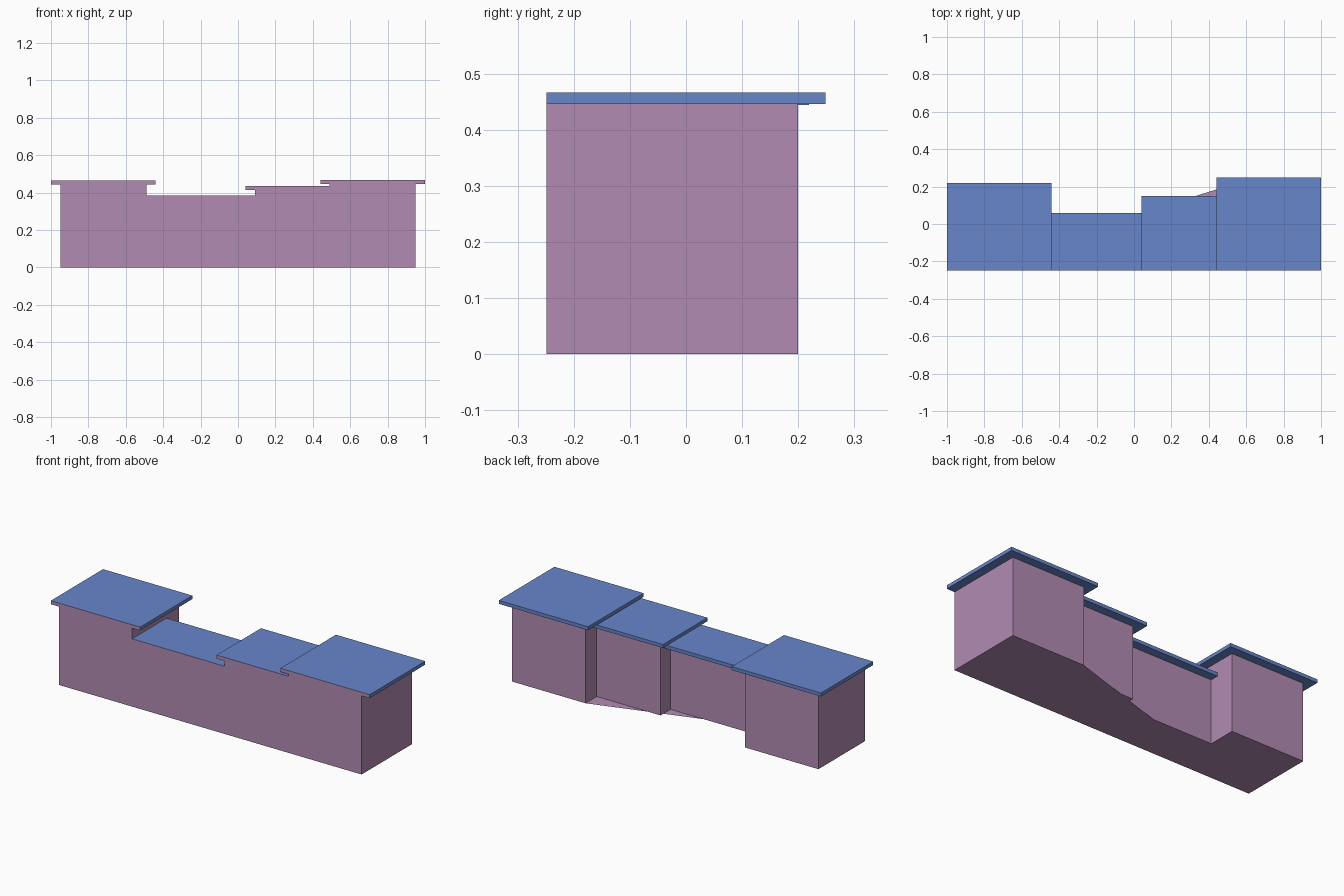
import bpy, bmesh

if "Cube" in bpy.data.objects:
    bpy.data.objects.remove(bpy.data.objects["Cube"])

FRONT = -0.249


def material(name, color):
    m = bpy.data.materials.new(name)
    m.diffuse_color = color
    m.use_nodes = True
    m.node_tree.nodes["Principled BSDF"].inputs["Base Color"].default_value = m.diffuse_color
    return m


wall_mat = material("mauve_wall", (0.45, 0.26, 0.45, 1))
roof_mat = material("blue_roof", (0.14, 0.24, 0.60, 1))


def finish(bm, name, mats):
    me = bpy.data.meshes.new(name)
    bm.to_mesh(me)
    bm.free()
    for m in mats:
        me.materials.append(m)
    ob = bpy.data.objects.new(name, me)
    bpy.context.collection.objects.link(ob)
    return ob


def box_bm(x0, x1, y0, y1, z0, z1):
    bm = bmesh.new()
    bmesh.ops.create_cube(bm, size=1)
    for v in bm.verts:
        v.co.x = x1 if v.co.x > 0 else x0
        v.co.y = y1 if v.co.y > 0 else y0
        v.co.z = z1 if v.co.z > 0 else z0
    bm.normal_update()
    return bm


def wall(name, x0, x1, back, top, drop_left=False, drop_right=False):
    # open under its roof and where it abuts a taller neighbour
    bm = box_bm(x0, x1, FRONT, back, 0, top)
    gone = [f for f in bm.faces if f.normal.z > 0.5
            or (drop_left and f.normal.x < -0.5)
            or (drop_right and f.normal.x > 0.5)]
    bmesh.ops.delete(bm, geom=gone, context='FACES')
    finish(bm, name, [wall_mat])


def roof(name, x0, x1, back, top):
    # slab flush with the facade, so its front edge is wall coloured
    bm = box_bm(x0, x1, FRONT, back, top - 0.02, top)
    for f in bm.faces:
        f.material_index = 1 if f.normal.y < -0.5 else 0
    finish(bm, name, [roof_mat, wall_mat])


# Sections: name, wall x0, x1, wall back, roof top, roof x0, x1, abuts left/right
sections = [
    ("left_wing", -0.95, -0.49, 0.17, 0.464, -1.00, -0.44, False, False),
    ("low_link", -0.49, 0.09, 0.01, 0.384, -0.49, 0.09, True, True),
    ("middle_block", 0.09, 0.49, 0.10, 0.434, 0.04, 0.49, False, True),
    ("right_wing", 0.49, 0.95, 0.20, 0.466, 0.44, 1.00, False, False),
]
for name, x0, x1, back, top, rx0, rx1, dl, dr in sections:
    wall(name + "_wall", x0, x1, back, top - 0.02, dl, dr)
    roof(name + "_roof", rx0, rx1, back + 0.049, top)

# Ground-level floor slivers sticking out behind the link and middle block
bm = bmesh.new()
for tri in ([(0.17, 0.10), (0.49, 0.20), (0.49, 0.10)],
            [(-0.118, 0.01), (0.09, 0.075), (0.09, 0.01)]):
    bm.faces.new([bm.verts.new((x, y, 0)) for x, y in tri])
finish(bm, "floor_apron", [wall_mat])
